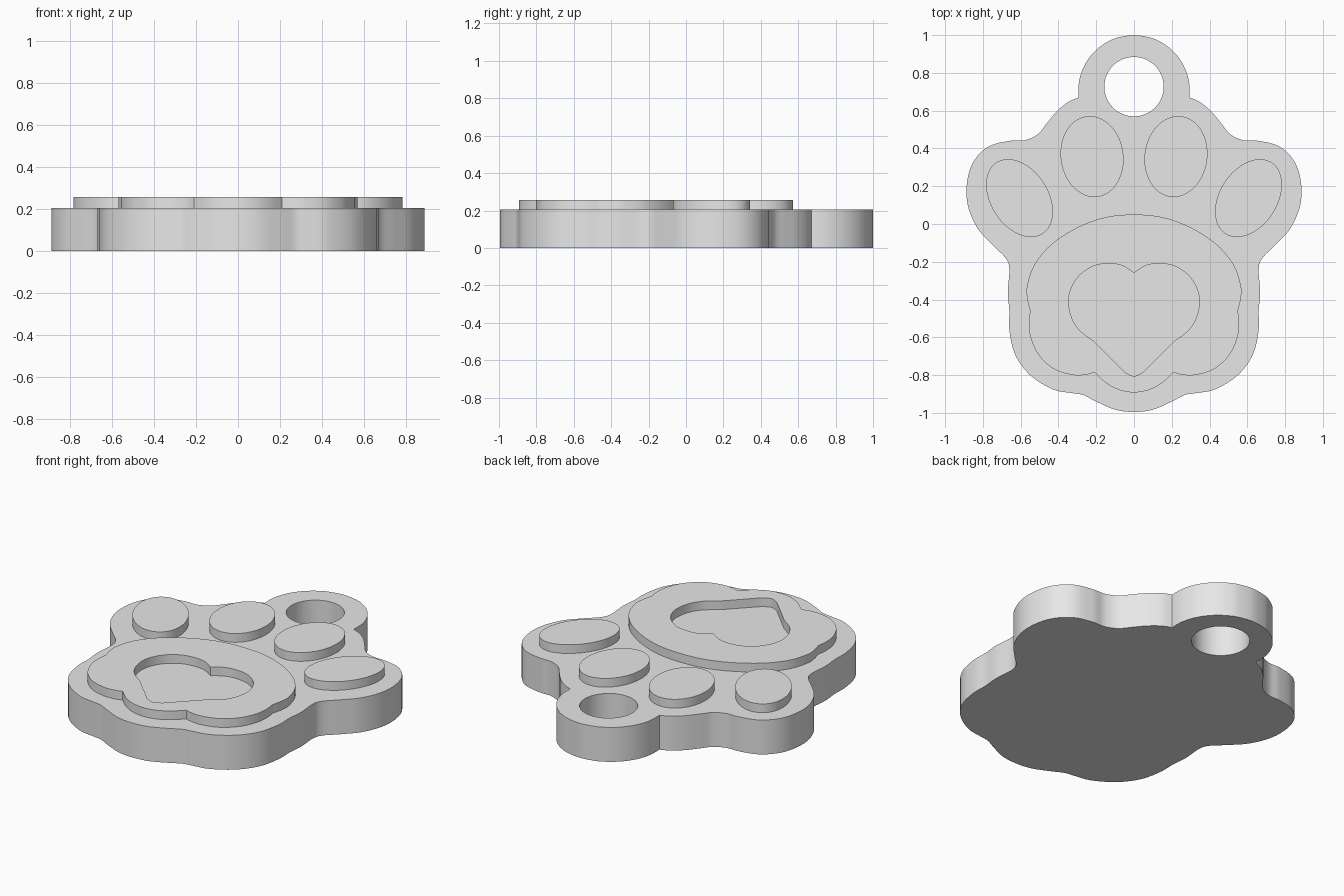
import bpy, math

if "Cube" in bpy.data.objects:
    bpy.data.objects.remove(bpy.data.objects["Cube"])

BASE_TOP, PAD_TOP, SINK = 0.205, 0.257, 0.005

grey = bpy.data.materials.new("plain grey")
grey.diffuse_color = (0.8, 0.8, 0.8, 1)
grey.use_nodes = True
grey.node_tree.nodes["Principled BSDF"].inputs["Base Color"].default_value = grey.diffuse_color


def smooth_loop(half, steps=6):
    """Mirror a half outline in x and round it; a third value of 1 marks a sharp corner."""
    pts = [(p[0], p[1], len(p) > 2) for p in half]
    pts += [(-x, y, c) for x, y, c in reversed(pts) if abs(x) > 1e-6]
    n, out = len(pts), []
    for i in range(n):
        b, c = pts[i], pts[(i + 1) % n]
        a = b if b[2] else pts[i - 1]
        d = c if c[2] else pts[(i + 2) % n]
        for s in range(steps):
            t = s / steps
            out.append(tuple(0.5 * (2 * b[k] + (c[k] - a[k]) * t
                                    + (2 * a[k] - 5 * b[k] + 4 * c[k] - d[k]) * t ** 2
                                    + (3 * b[k] - a[k] - 3 * c[k] + d[k]) * t ** 3)
                             for k in (0, 1)))
    return out


def ellipse(cx, cy, a, b, tilt=0, n=64):
    """Ellipse with half-length a along its axis, which leans from +y towards +x by tilt."""
    s, c = math.sin(math.radians(tilt)), math.cos(math.radians(tilt))
    out = []
    for i in range(n):
        t = 2 * math.pi * i / n
        u, v = a * math.cos(t), b * math.sin(t)
        out.append((cx + u * s + v * c, cy + u * c - v * s))
    return out


def slab(name, loops, z0, z1):
    """Extrude closed outlines into a slab; inner outlines become holes."""
    cu = bpy.data.curves.new(name, 'CURVE')
    cu.dimensions, cu.fill_mode = '2D', 'BOTH'
    cu.extrude = (z1 - z0) / 2
    for loop in loops:
        sp = cu.splines.new('POLY')
        sp.points.add(len(loop) - 1)
        for p, (x, y) in zip(sp.points, loop):
            p.co = (x, y, 0, 1)
        sp.use_cyclic_u = True
    cu.materials.append(grey)
    ob = bpy.data.objects.new(name, cu)
    bpy.context.collection.objects.link(ob)
    ob.location.z = (z0 + z1) / 2
    bpy.ops.object.select_all(action='DESELECT')
    ob.select_set(True)
    bpy.context.view_layer.objects.active = ob
    bpy.ops.object.convert(target='MESH')
    ob = bpy.context.object
    ob.name = name
    # Weld caps to walls
    bpy.ops.object.mode_set(mode='EDIT')
    bpy.ops.mesh.select_all(action='SELECT')
    bpy.ops.mesh.remove_doubles(threshold=0.0001)
    bpy.ops.mesh.normals_make_consistent(inside=False)
    bpy.ops.object.mode_set(mode='OBJECT')
    bpy.ops.object.shade_smooth_by_angle(angle=math.radians(30))
    return ob


# Base plate with the hanging ring
base_half = [(0, -0.995), (0.1, -0.983), (0.2, -0.94), (0.27, -0.905), (0.33, -0.895),
             (0.43, -0.875), (0.55, -0.80), (0.63, -0.69), (0.66, -0.56), (0.66, -0.46),
             (0.668, -0.36), (0.66, -0.24), (0.68, -0.18), (0.75, -0.11), (0.83, -0.02),
             (0.88, 0.10), (0.884, 0.22), (0.85, 0.33), (0.77, 0.41), (0.66, 0.44),
             (0.58, 0.443), (0.51, 0.475), (0.46, 0.535), (0.41, 0.595), (0.35, 0.645),
             (0.293, 0.67, 1)]
for deg in range(4, 91, 11):
    a = math.radians(deg + 2 if deg < 90 else 90)
    base_half.append((0.295 * math.cos(a), 0.705 + 0.295 * math.sin(a)))
base_half[-1] = (0.0, 1.0)
slab("base_plate", [smooth_loop(base_half), ellipse(0, 0.727, 0.157, 0.157)], 0, BASE_TOP)

# Main pad with the heart opening
pad_half = [(0, 0.05), (0.15, 0.036), (0.3, -0.018), (0.44, -0.11), (0.53, -0.22),
            (0.566, -0.33), (0.566, -0.39), (0.55, -0.46, 1), (0.557, -0.53), (0.545, -0.61),
            (0.5, -0.70), (0.42, -0.77), (0.32, -0.80), (0.25, -0.797), (0.21, -0.785, 1),
            (0.15, -0.84), (0.08, -0.878), (0, -0.892)]
heart_half = [(0, -0.26, 1), (0.06, -0.222), (0.13, -0.209), (0.22, -0.225), (0.3, -0.285),
              (0.344, -0.38), (0.335, -0.48), (0.29, -0.56), (0.21, -0.622, 1),
              (0.05, -0.783, 1), (0, -0.805)]
slab("main_pad", [smooth_loop(pad_half), smooth_loop(heart_half)], BASE_TOP - SINK, PAD_TOP)

# Toe pads
for side, label in ((-1, "left"), (1, "right")):
    for part, cx, cy, a, b, tilt in (("inner", 0.222, 0.357, 0.215, 0.166, 8),
                                     ("outer", 0.606, 0.137, 0.225, 0.152, 33)):
        slab(f"{label}_{part}_toe", [ellipse(side * cx, cy, a, b, side * tilt)],
             BASE_TOP - SINK, PAD_TOP)
